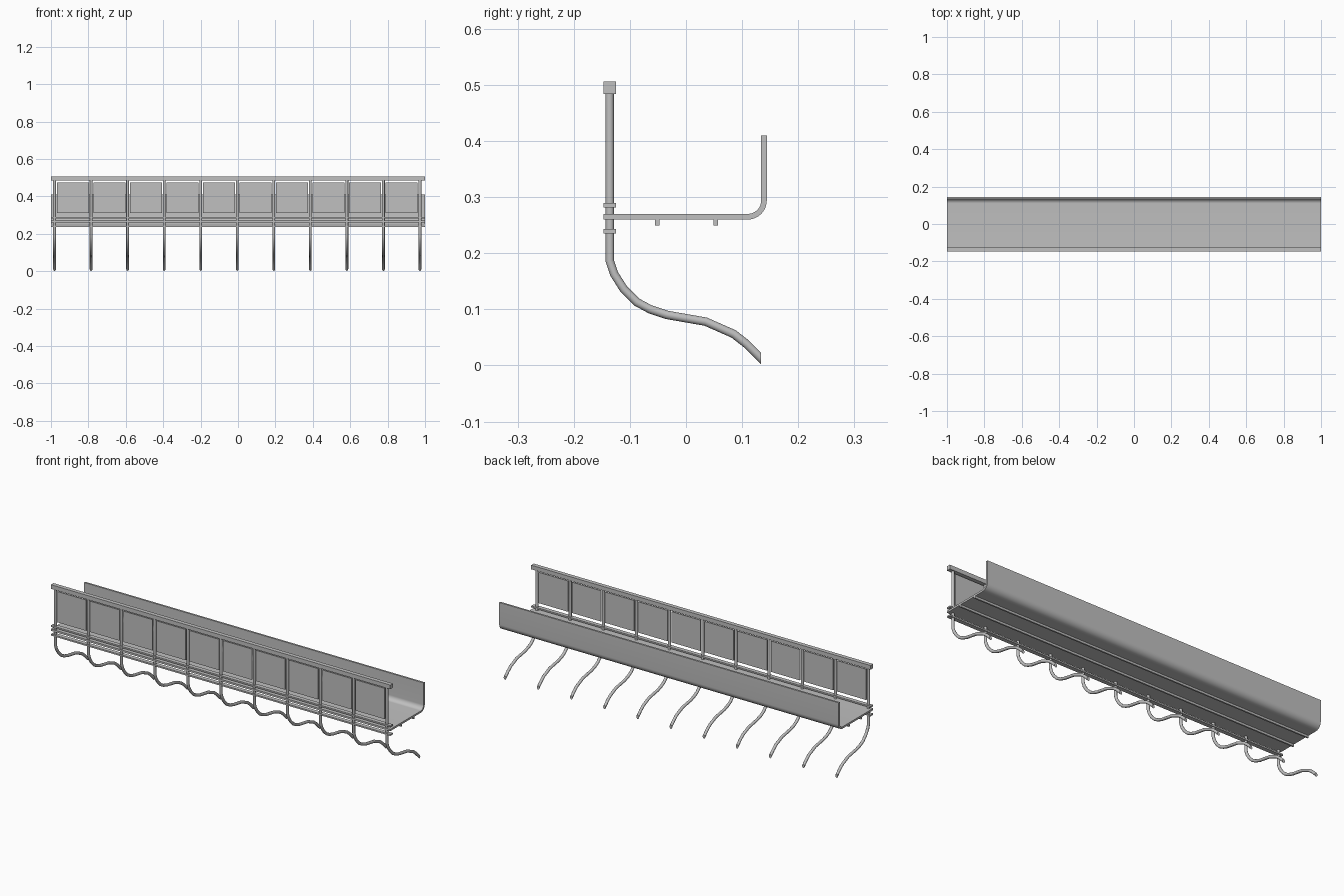
import bpy, bmesh, math
from mathutils import Vector

if "Cube" in bpy.data.objects:
    bpy.data.objects.remove(bpy.data.objects["Cube"])

grey = bpy.data.materials.new("plain grey")
grey.use_nodes = True
grey.diffuse_color = (0.53, 0.53, 0.53, 1)
grey.node_tree.nodes["Principled BSDF"].inputs["Base Color"].default_value = grey.diffuse_color


def finish(name, bm, smooth=False):
    bmesh.ops.recalc_face_normals(bm, faces=bm.faces)
    mesh = bpy.data.meshes.new(name)
    bm.to_mesh(mesh)
    bm.free()
    mesh.materials.append(grey)
    obj = bpy.data.objects.new(name, mesh)
    bpy.context.collection.objects.link(obj)
    if smooth:
        bpy.ops.object.select_all(action="DESELECT")
        obj.select_set(True)
        bpy.context.view_layer.objects.active = obj
        bpy.ops.object.shade_smooth_by_angle(angle=math.radians(40))
    return obj


def box(name, x, y, z):
    """Box from (min, max) pairs."""
    bm = bmesh.new()
    bmesh.ops.create_cube(bm, size=1)
    for v in bm.verts:
        v.co = [(a + b) / 2 + c * (b - a) for c, (a, b) in zip(v.co, (x, y, z))]
    return finish(name, bm)


def extrude_profile(name, points, half):
    bm = bmesh.new()
    face = bm.faces.new([bm.verts.new((-half, y, z)) for y, z in points])
    new = bmesh.ops.extrude_face_region(bm, geom=[face])["geom"]
    bmesh.ops.translate(bm, vec=(2 * half, 0, 0),
                        verts=[g for g in new if isinstance(g, bmesh.types.BMVert)])
    return finish(name, bm, True)


def tube(name, path, radius, sides=12):
    """Mitred round tube along a (y, z) path, with both ends cut vertically or level."""
    pts = [Vector((0, y, z)) for y, z in path]
    bm = bmesh.new()
    rings = []
    for i, p in enumerate(pts):
        before = (p - pts[max(i - 1, 0)]).normalized()
        after = (pts[min(i + 1, len(pts) - 1)] - p).normalized()
        if i == len(pts) - 1:
            t, along = Vector((0, 1, 0)), before
        else:
            t, along = (before + after).normalized(), after
        n = Vector((0, -t.z, t.y))
        stretch = 1 / max(t.dot(along), 0.5)
        angles = [math.tau * k / sides for k in range(sides)]
        rings.append([bm.verts.new(p + Vector((radius * math.cos(a), 0, 0))
                                   + n * (radius * stretch * math.sin(a))) for a in angles])
    for a, b in zip(rings, rings[1:]):
        for k in range(sides):
            j = (k + 1) % sides
            bm.faces.new((a[k], a[j], b[j], b[k]))
    bm.faces.new(rings[0])
    bm.faces.new(rings[-1])
    return finish(name, bm, True)


# Deck slab that bends up into the back wall
def bend(radius):
    steps = [math.pi / 2 * k / 10 for k in range(11)]
    return [(0.11 + radius * math.sin(a), 0.294 - radius * math.cos(a)) for a in steps]


profile = [(-0.147, 0.26)] + bend(0.034) + [(0.144, 0.41), (0.134, 0.41)]
profile += bend(0.024)[::-1] + [(-0.147, 0.27)]
extrude_profile("deck_and_back_wall", profile, 1)

# Ribs beneath the deck
for name, y in (("front_rib", -0.051), ("back_rib", 0.053)):
    box(name, (-1, 1), (y - 0.004, y + 0.004), (0.249, 0.261))

# Long horizontal rails
for name, low, high in (("top_rail", 0.484, 0.506), ("middle_rail", 0.281, 0.289),
                        ("lower_rail", 0.235, 0.243)):
    box(name, (-1, 1), (-0.147, -0.125), (low, high))

# Posts curving into support hooks
hook = [(-0.136, 0.49), (-0.136, 0.187), (-0.128, 0.163), (-0.111, 0.136), (-0.088, 0.113),
        (-0.064, 0.1), (-0.034, 0.09), (0.035, 0.078), (0.085, 0.056), (0.108, 0.038),
        (0.134, 0.012)]
post = tube("post", hook, 0.0075)
count, first, spacing = 11, -0.981, 0.1954
post.location.x = first
for i in range(1, count):
    copy = post.copy()
    copy.name = f"post_{i + 1}"
    copy.location.x = first + i * spacing
    bpy.context.collection.objects.link(copy)

# Infill panels between the posts
for i in range(count - 1):
    x = first + i * spacing
    box(f"panel_{i + 1}", (x + 0.012, x + spacing - 0.012), (-0.139, -0.133), (0.311, 0.475))
